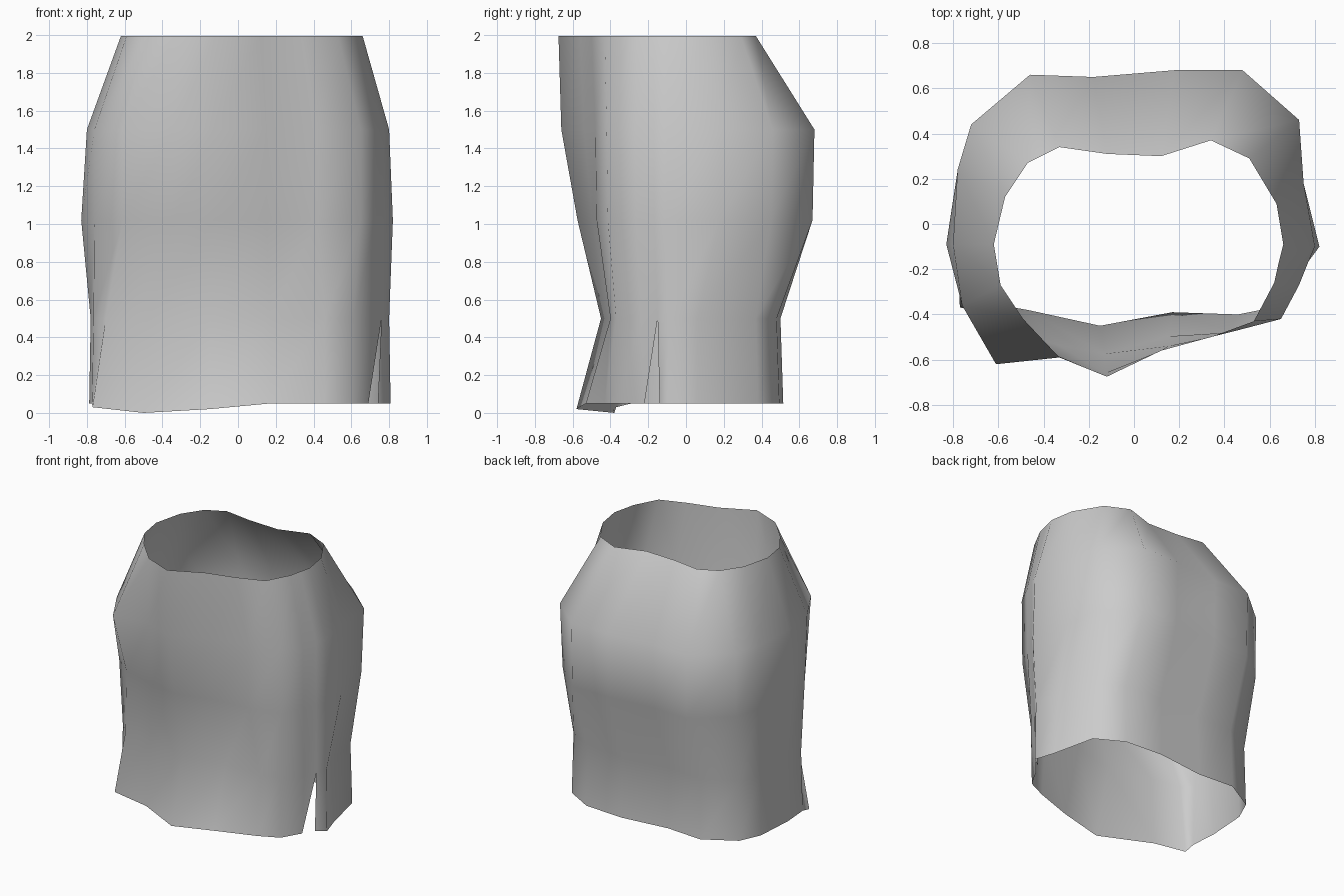
import bpy, bmesh, math

# Cross-sections (x, y), counter-clockwise from the front centre
waist = [(-.12, -.675), (.12, -.56), (.34, -.50), (.53, -.43), (.62, -.26), (.64, -.17),
         (.66, -.09), (.63, .09), (.51, .29), (.34, .37), (.12, .30), (-.12, .31), (-.33, .34),
         (-.47, .27), (-.57, .12), (-.62, -.09), (-.59, -.27), (-.49, -.42), (-.33, -.59)]
hip = [(-.13, -.66), (.15, -.54), (.42, -.48), (.65, -.42), (.73, -.27), (.77, -.17),
       (.80, -.10), (.75, .18), (.73, .46), (.48, .68), (.18, .68), (-.18, .65), (-.46, .66),
       (-.72, .44), (-.78, .24), (-.80, -.09), (-.76, -.36), (-.61, -.62), (-.34, -.58)]
thigh = [(-.15, -.45), (.17, -.39), (.46, -.40), (.61, -.37), (.72, -.24), (.76, -.15),
         (.80, -.09), (.73, .06), (.68, .37), (.48, .48), (.18, .50), (-.18, .46), (-.46, .48),
         (-.69, .35), (-.76, .20), (-.78, -.09), (-.765, -.28), (-.70, -.34), (-.47, -.38)]
N = len(waist)

# Seat ring follows the hip, with the front easing inward
ease = {0: .87, 1: .92, N - 3: .92, N - 2: .74, N - 1: .92}
seat = [(x, y * ease.get(i, .985)) for i, (x, y) in enumerate(hip)]
seat[6] = (.82, -.10)
seat[8] = (.715, .45)
seat[N - 4] = (-.83, -.09)

# Hem ring follows the thigh, with the front kicking out and dipping on one side
hem = [(x * 1.01, y * 1.03, .05) for x, y in thigh]
hem[0] = (-.15, -.58, .02)
hem[1] = (.17, -.53, .05)
hem[2] = (.46, -.43, .05)
hem[3] = (.61, -.36, .05)
hem[4] = (.69, -.22, .05)
hem[5] = (.74, -.14, .05)
hem[7] = (.76, .06, .05)
hem[N - 2] = (-.77, -.37, .03)
hem[N - 1] = (-.50, -.38, 0)

rings = [hem]
for ring, z in ((thigh, .5), (seat, 1.02), (hip, 1.5), (waist, 1.995)):
    rings.append([(x, y, z) for x, y in ring])

# Skirt tube
bm = bmesh.new()
v = [[bm.verts.new(p) for p in r] for r in rings]
for k in range(len(v) - 1):
    for i in range(N):
        j = (i + 1) % N
        if k == 0 and i == 4:      # slit: leave a triangular notch at the hem
            bm.faces.new((v[0][i], v[1][j], v[1][i]))
        else:
            bm.faces.new((v[k][i], v[k][j], v[k + 1][j], v[k + 1][i]))

# Smooth cloth with only the hard folds kept sharp
for f in bm.faces:
    f.smooth = True
for e in bm.edges:
    if len(e.link_faces) == 2 and e.calc_face_angle() > math.radians(60):
        e.smooth = False

mesh = bpy.data.meshes.new("skirt")
bm.to_mesh(mesh)
bm.free()
skirt = bpy.data.objects.new("skirt", mesh)
bpy.context.collection.objects.link(skirt)
